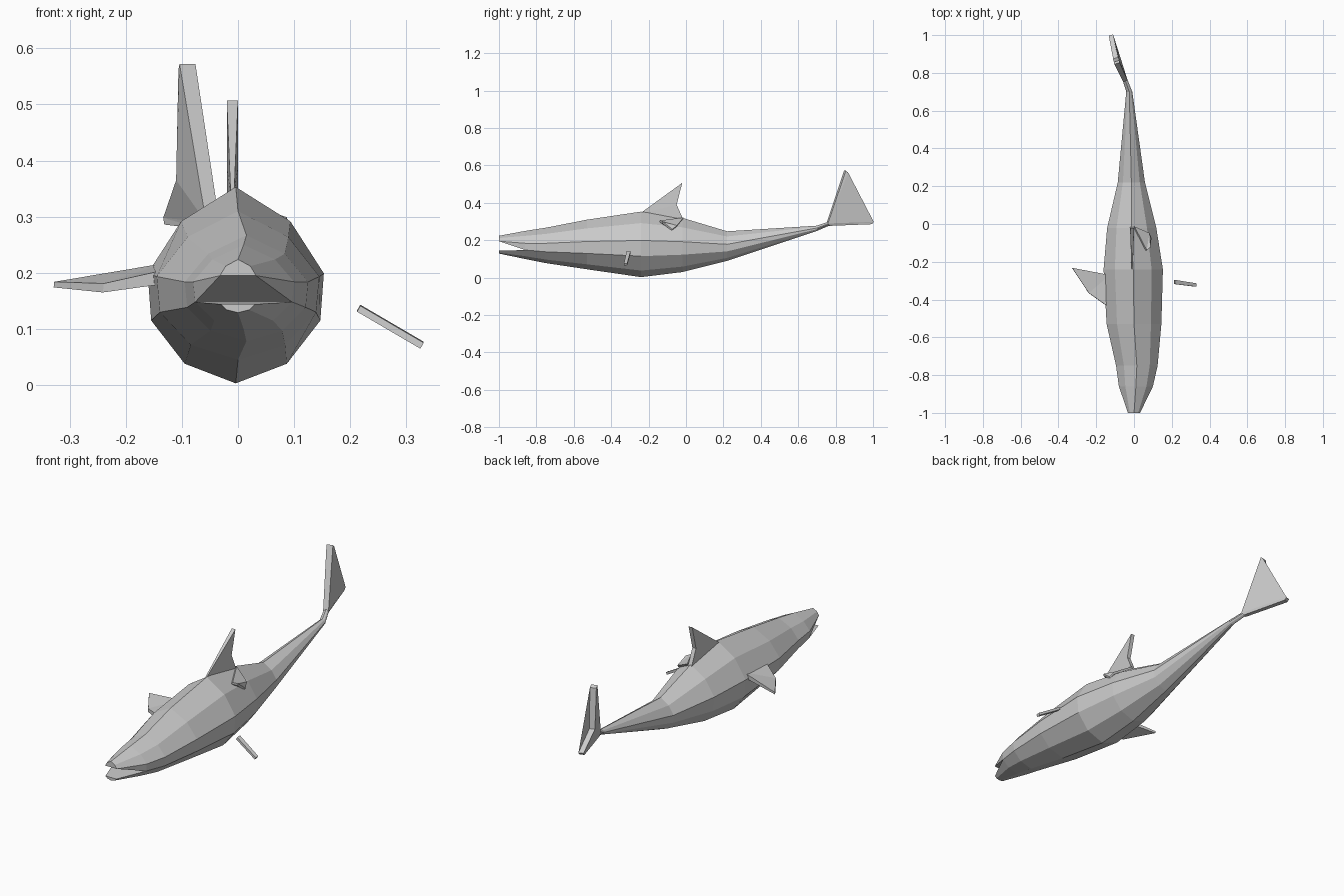
import bpy, bmesh
from mathutils import Vector

cube = bpy.data.objects.get("Cube")
if cube:
    bpy.data.objects.remove(cube, do_unlink=True)

# One plain grey skin
skin = bpy.data.materials.new("grey_skin")
skin.use_nodes = True
grey = (0.6, 0.6, 0.6, 1)
skin.diffuse_color = grey
skin.node_tree.nodes["Principled BSDF"].inputs["Base Color"].default_value = grey


def finish(bm, name):
    bmesh.ops.recalc_face_normals(bm, faces=bm.faces)
    mesh = bpy.data.meshes.new(name)
    bm.to_mesh(mesh)
    bm.free()
    mesh.materials.append(skin)
    obj = bpy.data.objects.new(name, mesh)
    bpy.context.collection.objects.link(obj)
    return obj


def plate(name, points, direction, thickness):
    """Flat fin: an outline thickened along a direction, per-point thickness."""
    bm = bmesh.new()
    d = Vector(direction).normalized()
    a = [bm.verts.new(Vector(p) + d * t / 2) for p, t in zip(points, thickness)]
    b = [bm.verts.new(Vector(p) - d * t / 2) for p, t in zip(points, thickness)]
    caps = [bm.faces.new(a), bm.faces.new(b[::-1])]
    n = len(a)
    for i in range(n):
        j = (i + 1) % n
        bm.faces.new((a[j], a[i], b[i], b[j]))
    bmesh.ops.triangulate(bm, faces=caps, ngon_method='EAR_CLIP')
    return finish(bm, name)


# Ten-sided cross-section, from the back ridge round to the belly and up again
half = [(0, 1), (0.62, 0.65), (1, 0.12), (0.96, -0.36), (0.58, -0.8), (0, -1)]
section = half + [(-x, z) for x, z in half[4:0:-1]]

# Body stations: y, centre x, half width, top z, bottom z
stations = [
    (-0.86, 0.01, 0.09, 0.25, 0.10),
    (-0.75, 0.015, 0.11, 0.267, 0.078),
    (-0.53, 0.0, 0.145, 0.31, 0.045),
    (-0.24, -0.004, 0.157, 0.353, 0.003),
    (-0.02, -0.012, 0.13, 0.32, 0.03),
    (0.22, -0.014, 0.072, 0.248, 0.09),
    (0.70, -0.025, 0.016, 0.278, 0.25),
    (0.77, -0.05, 0.013, 0.302, 0.28),
]
bm = bmesh.new()
rings = []
for y, cx, w, top, bottom in stations:
    mid, h = (top + bottom) / 2, (top - bottom) / 2
    rings.append([bm.verts.new((cx + w * x, y, mid + h * z)) for x, z in section])
for r, s in zip(rings, rings[1:]):
    for i in range(10):
        j = (i + 1) % 10
        bm.faces.new((r[i], r[j], s[j], s[i]))
bm.faces.new(rings[-1])

# Open mouth: two jaws running forward from the first station
head = rings[0]


def jaw(ids, tip_points):
    tip = [bm.verts.new((x, -1, z)) for x, z in tip_points]
    base = [head[i] for i in ids]
    for k in range(4):
        bm.faces.new((base[k], base[k + 1], tip[k + 1], tip[k]))
    bm.faces.new(tip)
    return tip


upper = jaw((8, 9, 0, 1, 2),
            [(-0.032, 0.195), (-0.022, 0.212), (0, 0.224), (0.022, 0.212), (0.032, 0.195)])
lower = jaw((3, 4, 5, 6, 7),
            [(0.03, 0.144), (0.02, 0.134), (0, 0.129), (-0.02, 0.134), (-0.03, 0.144)])
bm.faces.new((head[3], head[2], upper[4]))
bm.faces.new((head[7], head[8], upper[0]))
bm.faces.new((upper[0], upper[4], head[3], head[7]))
bm.faces.new((lower[0], lower[4], head[7], head[3]))
finish(bm, "body")

# Dorsal fin, widening towards the tip
plate("dorsal_fin",
      [(-0.01, -0.25, 0.34), (-0.01, -0.02, 0.507), (-0.01, -0.05, 0.39),
       (-0.01, -0.01, 0.30)],
      (1, 0, 0), [0.006, 0.02, 0.02, 0.02])

# Tail fin, swept to one side
plate("tail_fin",
      [(-0.045, 0.755, 0.29), (-0.09, 0.85, 0.572), (-0.092, 0.862, 0.562),
       (-0.098, 0.878, 0.365), (-0.122, 1.0, 0.298), (-0.12, 0.99, 0.286),
       (-0.05, 0.765, 0.277)],
      (1, 0.35, 0), [0.025, 0.03, 0.03, 0.026, 0.024, 0.024, 0.02])

# Right pectoral fin, nearly level
plate("right_pectoral_fin",
      [(-0.135, -0.44, 0.192), (-0.24, -0.365, 0.173), (-0.328, -0.232, 0.179),
       (-0.13, -0.27, 0.205)],
      (0.1, 0, 1), [0.025, 0.016, 0.01, 0.025])

# Left pectoral fin, a narrow bar set away from the body
plate("left_pectoral_fin",
      [(0.215, -0.318, 0.136), (0.328, -0.332, 0.07), (0.328, -0.314, 0.072),
       (0.215, -0.296, 0.138)],
      (0.5, 0, 0.87), [0.012] * 4)

# Small second fin on the left flank
plate("left_rear_fin",
      [(0.0, -0.015, 0.318), (0.065, -0.14, 0.302), (0.085, -0.125, 0.295),
       (0.09, -0.075, 0.255), (0.08, -0.05, 0.275)],
      (0.5, 0.4, 0.8), [0.01] * 5)
